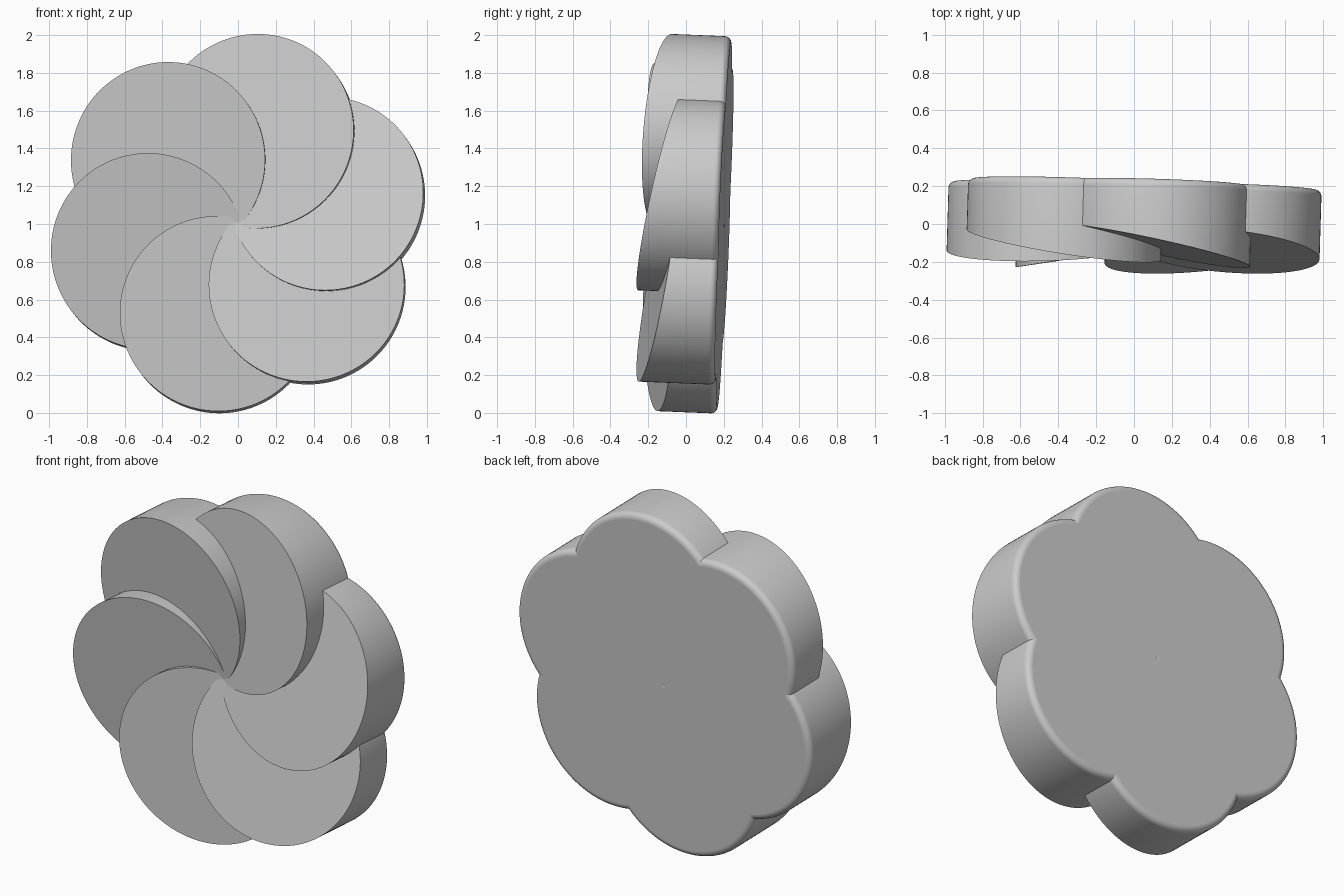
import bpy, bmesh
from math import radians, cos, sin, pi
from mathutils import Matrix

if "Cube" in bpy.data.objects:
    bpy.data.objects.remove(bpy.data.objects["Cube"])

N_PETALS = 6
RADIUS, OFFSET = 0.516, 0.494      # disc radius, distance of its centre from the hub
FRONT, BACK = -0.133, 0.203        # depth of front and back planes at the hub
SLOPE = 0.187                      # front face slope, clockwise side comes forward
SEGS = 128

# whole flower leans slightly
LEAN = (Matrix.Translation((0, 0, 1.003)) @ Matrix.Rotation(-0.03, 4, 'Z')
        @ Matrix.Rotation(-0.041, 4, 'X'))


def petal(index):
    ang = radians(78 - 360 / N_PETALS * index)
    cx, cz = OFFSET * cos(ang), OFFSET * sin(ang)
    tx, tz = sin(ang), -cos(ang)   # clockwise tangent
    bm = bmesh.new()
    front, back = [], []
    for i in range(SEGS):
        a = 2 * pi * i / SEGS
        x, z = cx + RADIUS * cos(a), cz + RADIUS * sin(a)
        front.append(bm.verts.new((x, FRONT - SLOPE * (x * tx + z * tz), z)))
        back.append(bm.verts.new((x, BACK, z)))
    # caps and wall
    f_cap = bm.faces.new(front)
    b_cap = bm.faces.new(back[::-1])
    for i in range(SEGS):
        j = (i + 1) % SEGS
        bm.faces.new((front[j], front[i], back[i], back[j]))
    # rounded rims
    for cap, width in ((f_cap, 0.05), (b_cap, 0.035)):
        bmesh.ops.bevel(bm, geom=list(cap.edges), offset=width, segments=7,
                        profile=0.5, affect='EDGES')
    bmesh.ops.recalc_face_normals(bm, faces=bm.faces[:])
    for f in bm.faces:
        f.smooth = len(f.verts) <= 4
    mesh = bpy.data.meshes.new("petal")
    bm.to_mesh(mesh)
    bm.free()
    obj = bpy.data.objects.new(f"petal_{index + 1}", mesh)
    obj.matrix_world = LEAN
    bpy.context.collection.objects.link(obj)


for k in range(N_PETALS):
    petal(k)
